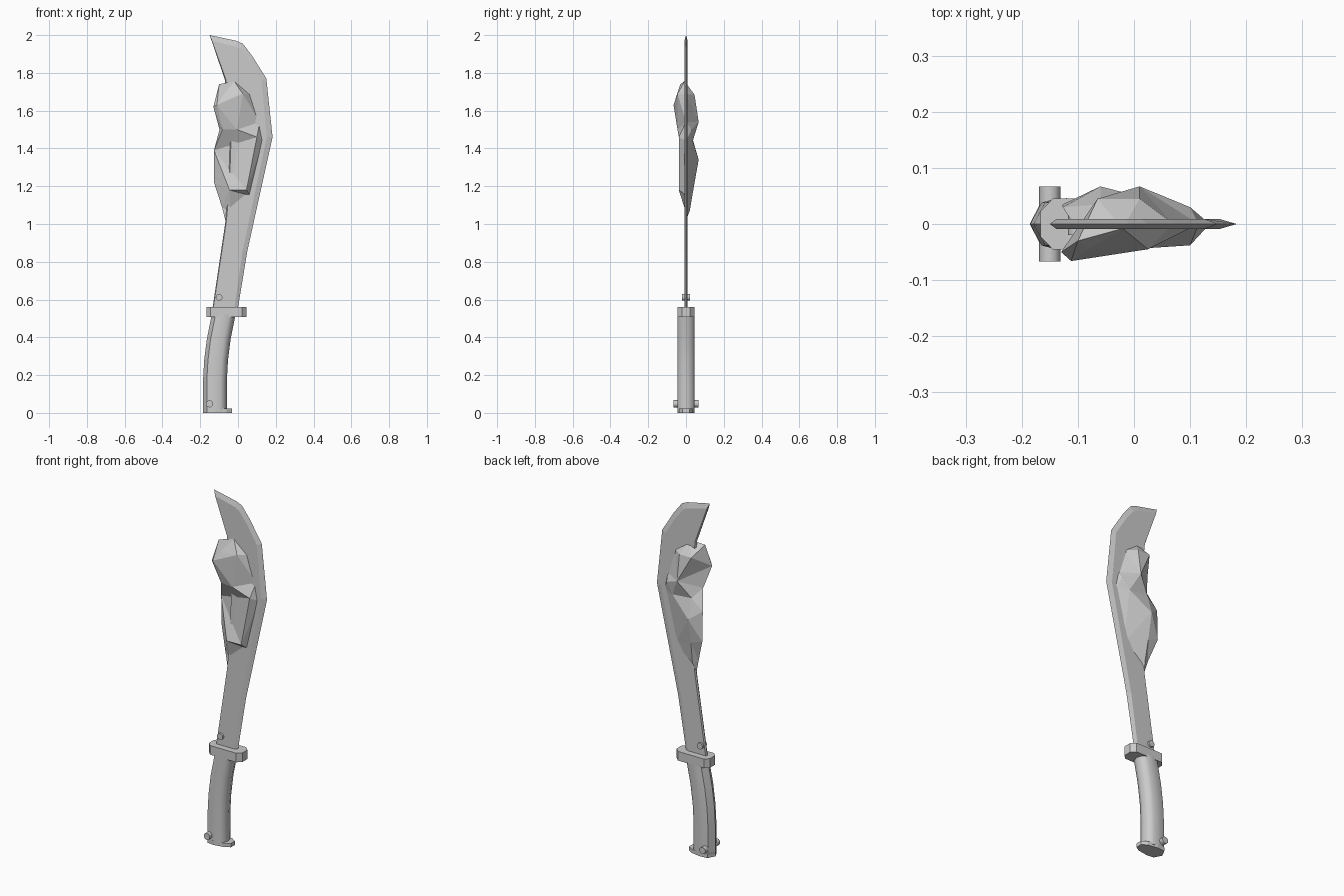
import bpy, bmesh, math
from mathutils import Vector, Matrix
from mathutils.geometry import delaunay_2d_cdt

if "Cube" in bpy.data.objects:
    bpy.data.objects.remove(bpy.data.objects["Cube"])


def finish(name, bm, smooth=None):
    bmesh.ops.recalc_face_normals(bm, faces=bm.faces)
    me = bpy.data.meshes.new(name)
    bm.to_mesh(me)
    bm.free()
    ob = bpy.data.objects.new(name, me)
    bpy.context.collection.objects.link(ob)
    if smooth:
        bpy.ops.object.select_all(action='DESELECT')
        ob.select_set(True)
        bpy.context.view_layer.objects.active = ob
        bpy.ops.object.shade_smooth_by_angle(angle=math.radians(smooth))
    return ob


def loft(name, rings, smooth=None):
    """Skin a list of equal-length point rings and cap both ends."""
    bm = bmesh.new()
    vs = [[bm.verts.new(p) for p in r] for r in rings]
    n = len(vs[0])
    for a, b in zip(vs, vs[1:]):
        for i in range(n):
            j = (i + 1) % n
            bm.faces.new((a[i], a[j], b[j], b[i]))
    bm.faces.new(vs[0])
    bm.faces.new(vs[-1])
    return finish(name, bm, smooth)


def pin(name, x, z, radius, half):
    bm = bmesh.new()
    bmesh.ops.create_cone(bm, cap_ends=True, segments=12, radius1=radius,
                          radius2=radius, depth=2 * half,
                          matrix=Matrix.Translation((x, 0, z)) @ Matrix.Rotation(math.pi / 2, 4, 'X'))
    finish(name, bm, 40)


# Blade: sharp outer outline, thicker inner outline on each side
outer = [(-.137, .54), (-.003, .54), (.05, .86), (.183, 1.46), (.15, 1.77),
         (.075, 1.89), (.025, 1.955), (-.01, 1.97), (-.15, 2.0),
         (-.07, 1.765), (-.04, 1.5), (-.05, 1.2), (-.067, 1.01)]
inner = [(-.133, .54), (-.022, .54), (.025, .86), (.152, 1.46), (.125, 1.76),
         (.06, 1.865), (.012, 1.925), (-.015, 1.94), (-.138, 1.97),
         (-.064, 1.765), (-.035, 1.5), (-.045, 1.2), (-.062, 1.01)]
loft("blade", [[(x, -.009, z) for x, z in inner],
               [(x, 0, z) for x, z in outer],
               [(x, .009, z) for x, z in inner]])

# Grip: rounded hexagonal section swept along a gentle bend
section = [(-.063, 0), (-.043, .038), (-.018, .045), (.028, .045), (.05, .034),
           (.063, 0), (.05, -.034), (.028, -.045), (-.018, -.045), (-.043, -.038)]
path = [(-.122, .012), (-.122, .17), (-.116, .28), (-.102, .39), (-.076, .52)]
loft("grip", [[(cx + x, y, z) for x, y in section] for cx, z in path], 45)

# Guard collar and pommel plate
collar = [(-.167, -.022), (-.145, -.045), (.02, -.045), (.044, -.022),
          (.044, .022), (.02, .045), (-.145, .045), (-.167, .022)]
loft("guard", [[(x, y, z) for x, y in collar] for z in (.508, .56)])
plate = [(-.186, 0), (-.164, .042), (-.12, .046), (-.06, .036), (-.032, .018),
         (-.032, -.018), (-.06, -.036), (-.12, -.046), (-.164, -.042)]
loft("pommel", [[(x, y, z) for x, y in plate] for z in (0, .022)])

# Pins through the blade root and the grip
pin("blade_pin", -.10, .612, .018, .02)
pin("grip_pin", -.15, .048, .019, .067)

# Faceted rock lump wrapped around the blade: shared rim, two faceted sides
rim = [(-.067, 0, 1.02), (-.085, .008, 1.09), (-.127, .035, 1.22), (-.127, .03, 1.39),
       (-.098, -.015, 1.5), (-.13, -.05, 1.62), (-.1, -.03, 1.74), (-.02, -.008, 1.756),
       (.07, 0, 1.685), (.115, 0, 1.54), (.135, 0, 1.44), (.065, 0, 1.15), (-.04, 0, 1.06)]
front = [(-.112, -.066, 1.63), (-.08, -.045, 1.68), (.025, -.045, 1.69), (-.005, -.045, 1.5),
         (-.082, -.035, 1.5), (-.045, -.038, 1.18), (.045, -.036, 1.18), (.1, -.038, 1.46)]
back = [(-.065, .045, 1.685), (.01, .045, 1.685), (.01, .067, 1.54), (-.06, .035, 1.45),
        (-.06, .067, 1.34), (-.06, .042, 1.2), (.06, .036, 1.44), (.1, .03, 1.5),
        (-.055, .02, 1.07)]
bm = bmesh.new()
rim_verts = [bm.verts.new(p) for p in rim]
for side in (front, back):
    pts = rim + side
    verts = rim_verts + [bm.verts.new(p) for p in side]
    out = delaunay_2d_cdt([Vector((x, z)) for x, y, z in pts], [],
                          [list(range(len(rim)))], 1, 1e-5)
    for tri in out[2]:
        bm.faces.new([verts[out[3][i][0]] for i in tri])
finish("rock_lump", bm)
